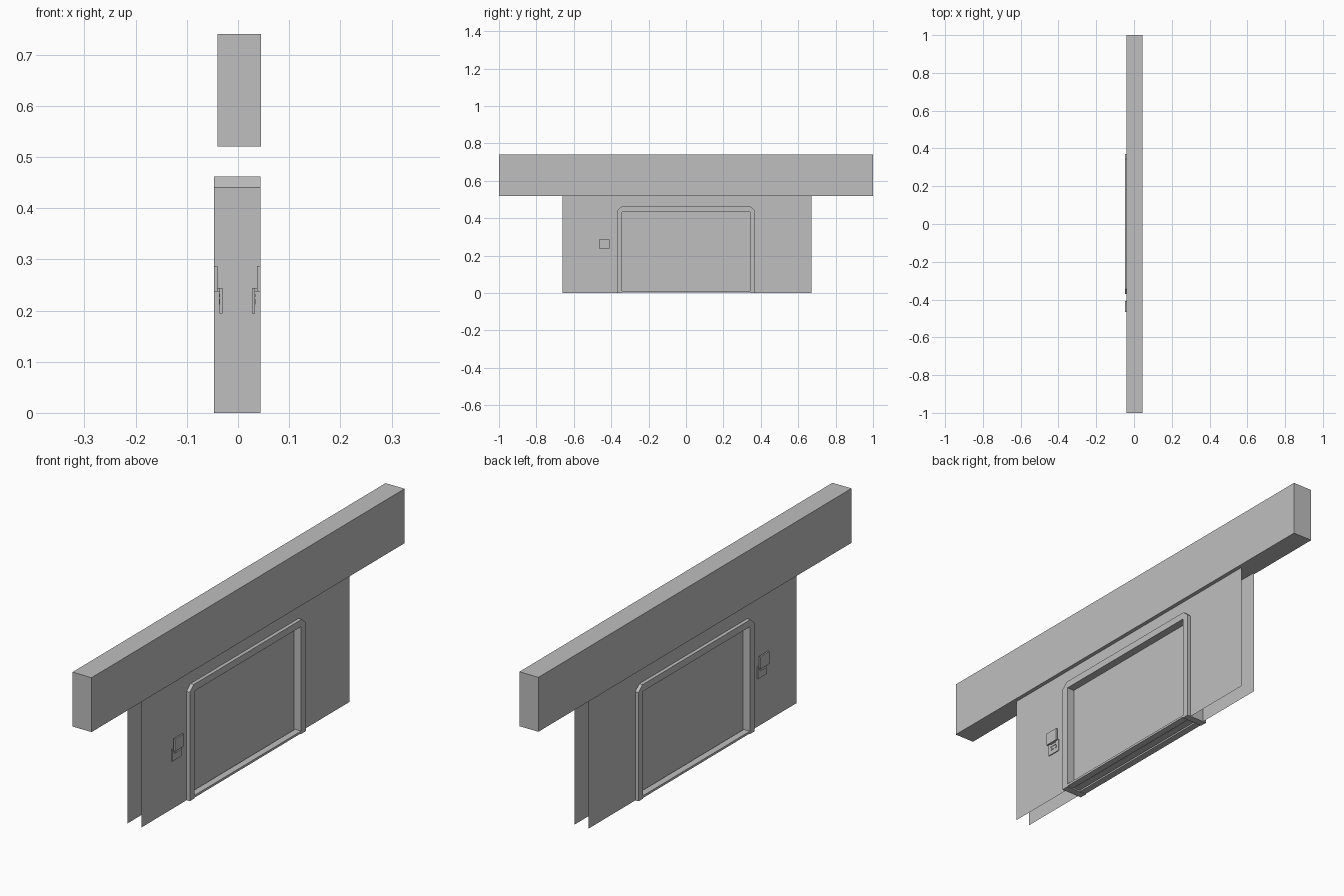
import bpy
import bmesh

if "Cube" in bpy.data.objects:
    bpy.data.objects.remove(bpy.data.objects["Cube"], do_unlink=True)

grey = bpy.data.materials.new("plain grey")
grey.use_nodes = True
COLOUR = (0.52, 0.52, 0.52, 1)
grey.diffuse_color = COLOUR
grey.node_tree.nodes["Principled BSDF"].inputs["Base Color"].default_value = COLOUR

MID = -0.0015  # middle plane of the wall and door


def profile(name, points, x0, x1=None):
    """Flat (y, z) outline at x0, extruded to x1 when that is given."""
    bm = bmesh.new()
    face = bm.faces.new([bm.verts.new((x0, y, z)) for y, z in points])
    if x1 is not None:
        out = bmesh.ops.extrude_face_region(bm, geom=[face])
        moved = [v for v in out["geom"] if isinstance(v, bmesh.types.BMVert)]
        bmesh.ops.translate(bm, vec=(x1 - x0, 0, 0), verts=moved)
        bmesh.ops.recalc_face_normals(bm, faces=bm.faces)
    else:
        bm.normal_update()
        if face.normal.x * (x0 - MID) < 0:
            face.normal_flip()
    mesh = bpy.data.meshes.new(name)
    bm.to_mesh(mesh)
    bm.free()
    mesh.materials.append(grey)
    obj = bpy.data.objects.new(name, mesh)
    bpy.context.collection.objects.link(obj)
    return obj


def box(name, x, y, z):
    return profile(name, [(y[0], z[0]), (y[1], z[0]), (y[1], z[1]), (y[0], z[1])], x[0], x[1])


# Long beam above the wall
box("top_beam", (-0.04, 0.045), (-1, 1), (0.52, 0.74))

# Door surround with clipped top corners, open at the bottom
profile("door_frame",
        [(-0.37, 0), (-0.37, 0.44), (-0.345, 0.462), (0.345, 0.462), (0.37, 0.44), (0.37, 0),
         (0.341, 0), (0.341, 0.434), (-0.341, 0.434), (-0.341, 0)],
        MID - 0.0455, MID + 0.0455)

# Recessed door leaf
box("door_panel", (MID - 0.014, MID + 0.014), (-0.341, 0.341), (0.006, 0.434))

for side, label in ((1, "left"), (-1, "right")):
    def span(a, b):
        return (MID + side * a, MID + side * b)

    # Thin wall sheet with the doorway left out
    profile(label + "_wall",
            [(-0.66, 0), (-0.66, 0.52), (0.67, 0.52), (0.67, 0),
             (0.36, 0), (0.36, 0.45), (-0.36, 0.45), (-0.36, 0)],
            MID + side * 0.031)

    # Sill with a gap beside the door leaf
    box(label + "_sill", span(0.018, 0.0455), (-0.341, 0.341), (0.003, 0.012))

    # Wall control: raised screen on an arm over a flat key plate
    box(label + "_control_screen", span(0.039, 0.0455), (-0.466, -0.408), (0.237, 0.287))
    box(label + "_control_arm", span(0.031, 0.041), (-0.45, -0.424), (0.237, 0.244))
    box(label + "_control_plate", span(0.029, 0.0345), (-0.466, -0.408), (0.194, 0.244))
    for i in range(3):
        y = -0.454 + i * 0.013
        box(label + "_control_key", span(0.034, 0.036), (y, y + 0.008), (0.212, 0.222))
    box(label + "_control_slot_rim", span(0.034, 0.036), (-0.456, -0.418), (0.226, 0.232))
